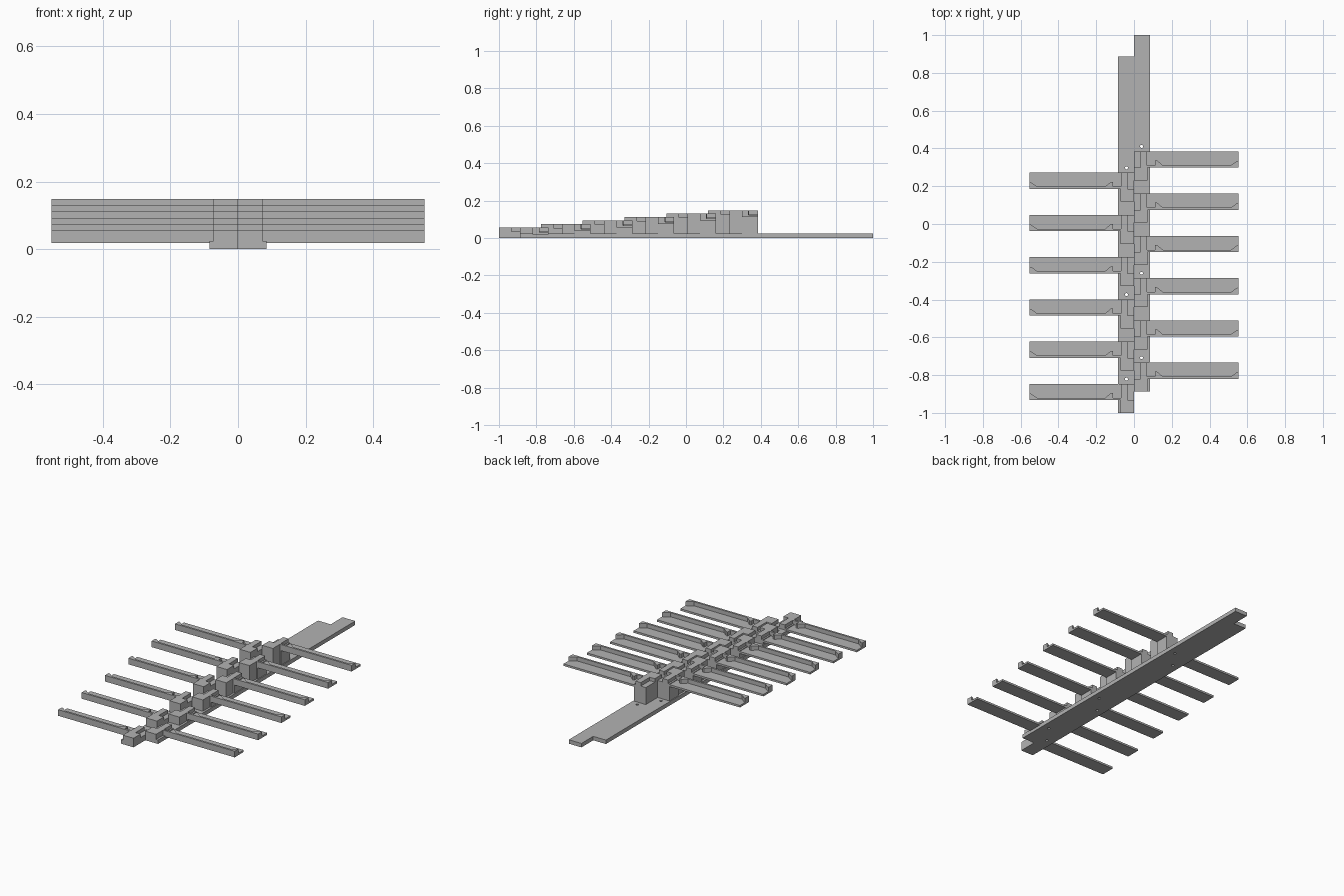
import bpy, bmesh

old = bpy.data.objects.get("Cube")
if old:
    bpy.data.objects.remove(old, do_unlink=True)

grey = bpy.data.materials.new("plain_grey")
grey.use_nodes = True
colour = (0.45, 0.45, 0.45, 1)
grey.diffuse_color = colour
grey.node_tree.nodes["Principled BSDF"].inputs["Base Color"].default_value = colour


def prism(name, outline, z0, z1):
    """Extrude a flat outline from z0 to z1."""
    bm = bmesh.new()
    face = bm.faces.new([bm.verts.new((x, y, z0)) for x, y in outline])
    top = bmesh.ops.extrude_face_region(bm, geom=[face])["geom"]
    bmesh.ops.translate(bm, vec=(0, 0, z1 - z0),
                        verts=[v for v in top if isinstance(v, bmesh.types.BMVert)])
    bmesh.ops.recalc_face_normals(bm, faces=bm.faces)
    mesh = bpy.data.meshes.new(name)
    bm.to_mesh(mesh)
    bm.free()
    mesh.materials.append(grey)
    obj = bpy.data.objects.new(name, mesh)
    bpy.context.collection.objects.link(obj)
    return obj


def block(name, side, x0, x1, y0, y1, z0, z1):
    a, b = side * x0, side * x1
    return prism(name, [(a, y0), (b, y0), (b, y1), (a, y1)], z0, z1)


def drill(target, x, y):
    """Cut a small round hole through the base strip."""
    bpy.ops.mesh.primitive_cylinder_add(vertices=16, radius=0.008, depth=0.2, location=(x, y, 0))
    cutter = bpy.context.object
    cutter.hide_render = True
    mod = target.modifiers.new("hole", "BOOLEAN")
    mod.object = cutter
    mod.solver = "EXACT"
    bpy.context.view_layer.objects.active = target
    bpy.ops.object.modifier_apply(modifier=mod.name)
    bpy.data.objects.remove(cutter, do_unlink=True)


STEPS, PITCH, RISE = 6, 0.2237, 0.0186
ARM_DEPTH, ARM_HEIGHT, FLOOR = 0.086, 0.037, 0.012
TIP = 0.552

for side, label, start in ((1, "right", -0.887), (-1, "left", -1.0)):
    # Base strip with mounting holes
    base = block(label + "_base", side, 0, 0.085, start, start + 1.888, 0, 0.024)
    for gap in (0, 2, 5):
        drill(base, side * 0.04, start + gap * PITCH + 0.179)

    for i in range(STEPS):
        y = start + i * PITCH
        top = 0.055 + i * RISE
        low = top - ARM_HEIGHT
        front, back = y + 0.067, y + 0.153
        tag = f"{label}_{i + 1}"

        # Stepped post: front block, arm support and raised rib
        block("post_front_" + tag, side, 0, 0.072, y, front, 0, top)
        block("post_support_" + tag, side, 0, 0.08, front, back, 0, low + FLOOR + 0.004)
        block("post_rib_" + tag, side, 0.034, 0.07, front, back, low, top)

        # Arm floor
        block("arm_floor_" + tag, side, 0.07, TIP, front, back, low, low + FLOOR)

        # Upright rail on the front edge, flared at root and tip
        rail = [(0.07, 0), (TIP, 0), (TIP, 0.036), (0.543, 0.034), (0.513, 0.012),
                (0.153, 0.012), (0.122, 0.038), (0.112, 0.038), (0.112, 0.012), (0.07, 0.012)]
        prism("arm_rail_" + tag, [(side * px, front + py) for px, py in rail], low, top)
